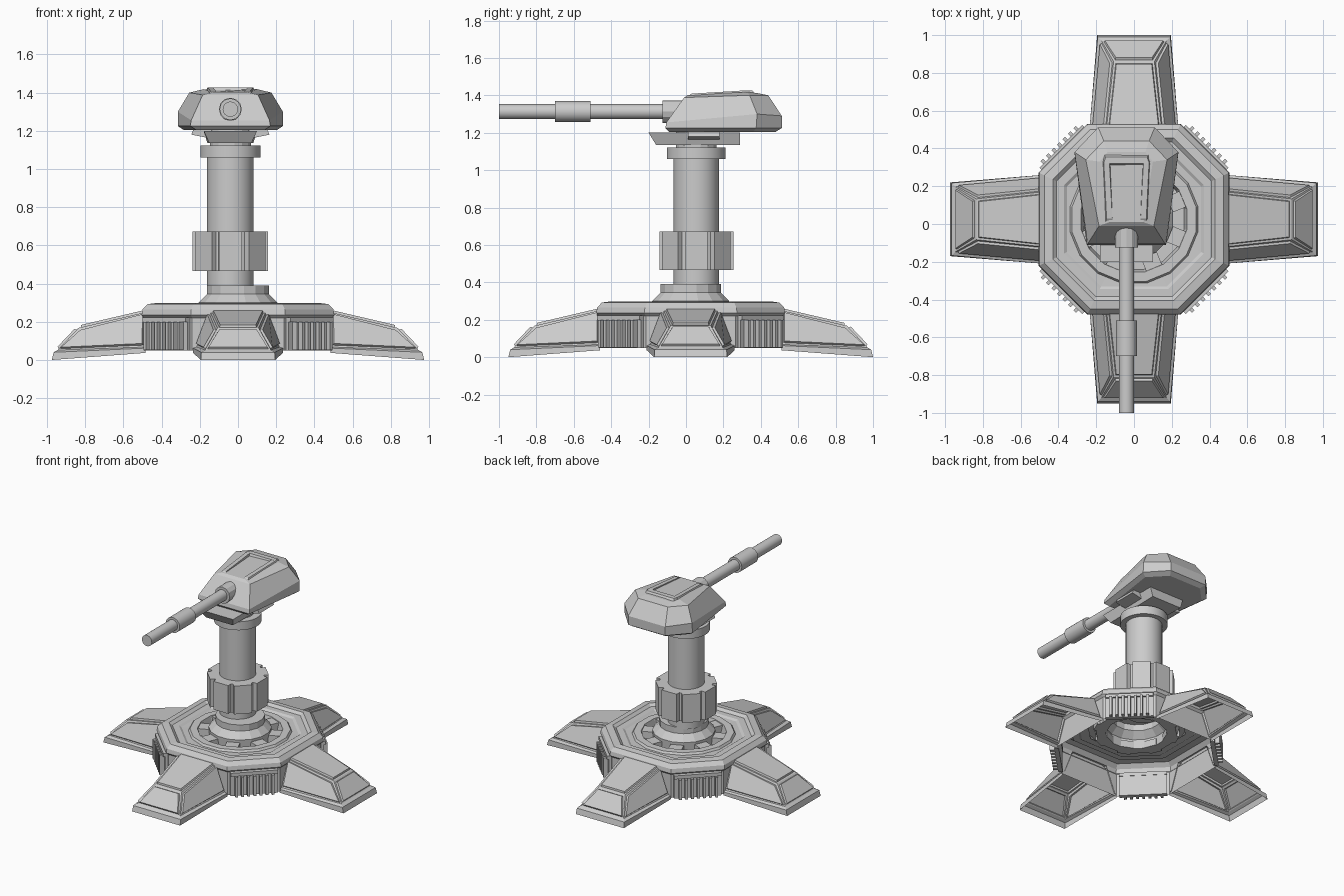
import bpy, bmesh, math
from mathutils import Matrix, Vector

if "Cube" in bpy.data.objects:
    bpy.data.objects.remove(bpy.data.objects["Cube"])

BASE = Vector((0, 0.025, 0))      # centre of the footed base
TUR = Vector((-0.04, 0.055, 0))   # axis of column and head


def finish(name, bm, smooth=False):
    bmesh.ops.recalc_face_normals(bm, faces=bm.faces)
    me = bpy.data.meshes.new(name)
    bm.to_mesh(me)
    bm.free()
    ob = bpy.data.objects.new(name, me)
    bpy.context.collection.objects.link(ob)
    if smooth:
        bpy.context.view_layer.objects.active = ob
        ob.select_set(True)
        bpy.ops.object.shade_smooth_by_angle(angle=math.radians(30))
        ob.select_set(False)
    return ob


def loft(bm, rings, bottom=True, top=True):
    """Bridge equal-length point rings; returns the bands and caps."""
    vs = [[bm.verts.new(p) for p in r] for r in rings]
    bands = []
    for a, b in zip(vs, vs[1:]):
        n = len(a)
        bands.append([bm.faces.new((a[i], a[(i + 1) % n], b[(i + 1) % n], b[i])) for i in range(n)])
    if bottom:
        bm.faces.new(vs[0][::-1])
    cap = bm.faces.new(vs[-1]) if top else None
    return bands, cap


def solid(name, rings, bottom=True, top=True, smooth=False):
    bm = bmesh.new()
    loft(bm, rings, bottom, top)
    return finish(name, bm, smooth)


def circle(r, z, n, c):
    return [(c.x + r * math.cos(math.tau * (i + .5) / n), c.y + r * math.sin(math.tau * (i + .5) / n), z) for i in range(n)]


def turned(name, profile, n, c, bottom=True, top=True, smooth=False):
    return solid(name, [circle(r, z, n, c) for r, z in profile], bottom, top, smooth)


def octagon(a, z):
    b = a * 0.49
    pts = [(a, -b), (a, b), (b, a), (-b, a), (-a, b), (-a, -b), (-b, -a), (b, -a)]
    return [(x + BASE.x, y + BASE.y, z) for x, y in pts]


def box(bm, size, loc, rot=Matrix()):
    m = Matrix.Translation(BASE) @ rot @ Matrix.Translation(loc) @ Matrix.Diagonal((*size, 1))
    bmesh.ops.create_cube(bm, size=1, matrix=m)


# octagonal hull, hollow underneath
solid("base_hull", [octagon(a, z) for a, z in [
    (.49, .05), (.49, .22), (.505, .235), (.5, .265), (.475, .292), (.43, .298),
    (.41, .28), (.37, .28), (.355, .27), (.30, .268)]], False, False)

# round deck with trough and conical socket
turned("deck_socket", [(.345, .27), (.335, .285), (.285, .285), (.27, .23), (.205, .23),
                       (.21, .30), (.165, .345), (.165, .39), (.11, .39)], 16, BASE, False)
bm = bmesh.new()
for k in range(8):
    box(bm, (.09, .09, .05), (.24, 0, .255), Matrix.Rotation(math.tau * (k + .5) / 8, 4, 'Z'))
finish("deck_ribs", bm)

# four feet: hollow tapered shells with raised panels
for k, side in enumerate(("right", "back", "left", "front")):
    bm = bmesh.new()
    rings = []
    for xi, wi, zi, xo, wo, zo in [(.485, .235, .037, .975, .195, 0),
                                   (.485, .235, .062, .965, .192, .04),
                                   (.485, .218, .068, .945, .172, .052),
                                   (.485, .145, .25, .835, .108, .168)]:
        rings.append([(xi, -wi, zi), (xo, -wo, zo), (xo, wo, zo), (xi, wi, zi)])
    bands, cap = loft(bm, rings, False)
    bmesh.ops.delete(bm, geom=[b[3] for b in bands], context='FACES_ONLY')
    bmesh.ops.recalc_face_normals(bm, faces=bm.faces)
    panels = bands[2][:3] + [cap]
    bmesh.ops.inset_individual(bm, faces=panels, thickness=.016, depth=0)
    bmesh.ops.inset_individual(bm, faces=panels, thickness=.006, depth=.012)
    bmesh.ops.transform(bm, verts=bm.verts,
                        matrix=Matrix.Translation(BASE) @ Matrix.Rotation(math.pi / 2 * k, 4, 'Z'))
    finish(side + "_foot", bm)

# finned vents on the diagonal faces
for k in range(4):
    rot = Matrix.Rotation(math.pi / 4 + math.pi / 2 * k, 4, 'Z')
    bm = bmesh.new()
    box(bm, (.03, .32, .17), (.52, 0, .135), rot)
    box(bm, (.045, .32, .025), (.525, 0, .21), rot)
    for i in range(7):
        box(bm, (.035, .018, .145), (.55, (i - 3) * .041, .125), rot)
    finish("vent_%d" % (k + 1), bm)

# column, top collar and lobed sleeve
turned("column", [(.122, .38), (.122, 1.07)], 32, TUR, smooth=True)
turned("column_collar", [(.158, 1.06), (.158, 1.122)], 32, TUR, smooth=True)
turned("column_neck", [(.11, 1.12), (.11, 1.21)], 16, TUR)
lobe = []
for k in range(8):
    for da, r in ((-17, .207), (17, .207), (20, .178), (25, .178)):
        t = math.radians(45 * k + da)
        lobe.append((TUR.x + r * math.cos(t), TUR.y + r * math.sin(t)))
solid("column_sleeve", [[(x, y, z) for x, y in lobe] for z in (.465, .672)])


def plan(z, *pts):
    """Symmetric outline from (half width, y[, z]) points, front to back."""
    right = [(TUR.x + p[0], p[1], p[2] if len(p) > 2 else z) for p in pts]
    return right + [(2 * TUR.x - x, y, h) for x, y, h in reversed(right)]


# cradle plate under the head, with side wings
solid("cradle", [plan(1.135, (.11, -.16), (.12, .29)), plan(1.2, (.14, -.2), (.14, .29))])
solid("cradle_wings", [plan(1.165, (.13, .01), (.13, .18)),
                       plan(1.18, (.205, .01), (.205, .18)), plan(1.215, (.19, .01), (.19, .18))])

# faceted head
solid("head", [
    plan(1.205, (.18, -.09), (.245, .36), (.13, .48)),
    plan(1.225, (.21, -.11), (.275, .375), (.15, .512)),
    plan(0, (.205, -.105, 1.255), (.275, .38, 1.30), (.15, .512, 1.29)),
    plan(0, (.145, -.01, 1.388), (.215, .34, 1.40), (.12, .44, 1.40)),
    plan(0, (.09, .01, 1.402), (.14, .33, 1.418), (.10, .38, 1.412))])

# raised strips on the roof of the head
for s, side in ((1, "right"), (-1, "left")):
    foot = [(.075, -.005, 1.385), (.115, -.005, 1.385), (.13, .34, 1.40), (.085, .34, 1.40)]
    roof = [(.075, .03, 1.409), (.105, .03, 1.409), (.12, .33, 1.427), (.09, .33, 1.427)]
    solid(side + "_roof_strip", [[(TUR.x + s * x, y, z) for x, y, z in r] for r in (foot, roof)])
solid("roof_crossbar", [plan(1.405, (.13, .31), (.12, .37)), plan(1.427, (.12, .32), (.11, .355))])

# gun: mantlet, barrel and sleeve, along -y
for name, r, y0, y1, n in (("mantlet", .06, -.125, .05, 12), ("barrel", .04, -1.0, -.05, 24),
                           ("barrel_sleeve", .056, -.70, -.51, 24)):
    rings = [[(TUR.x + r * math.cos(math.tau * i / n), y, 1.313 + r * math.sin(math.tau * i / n))
              for i in range(n)] for y in (y0, y1)]
    solid(name, rings, smooth=n > 12)
